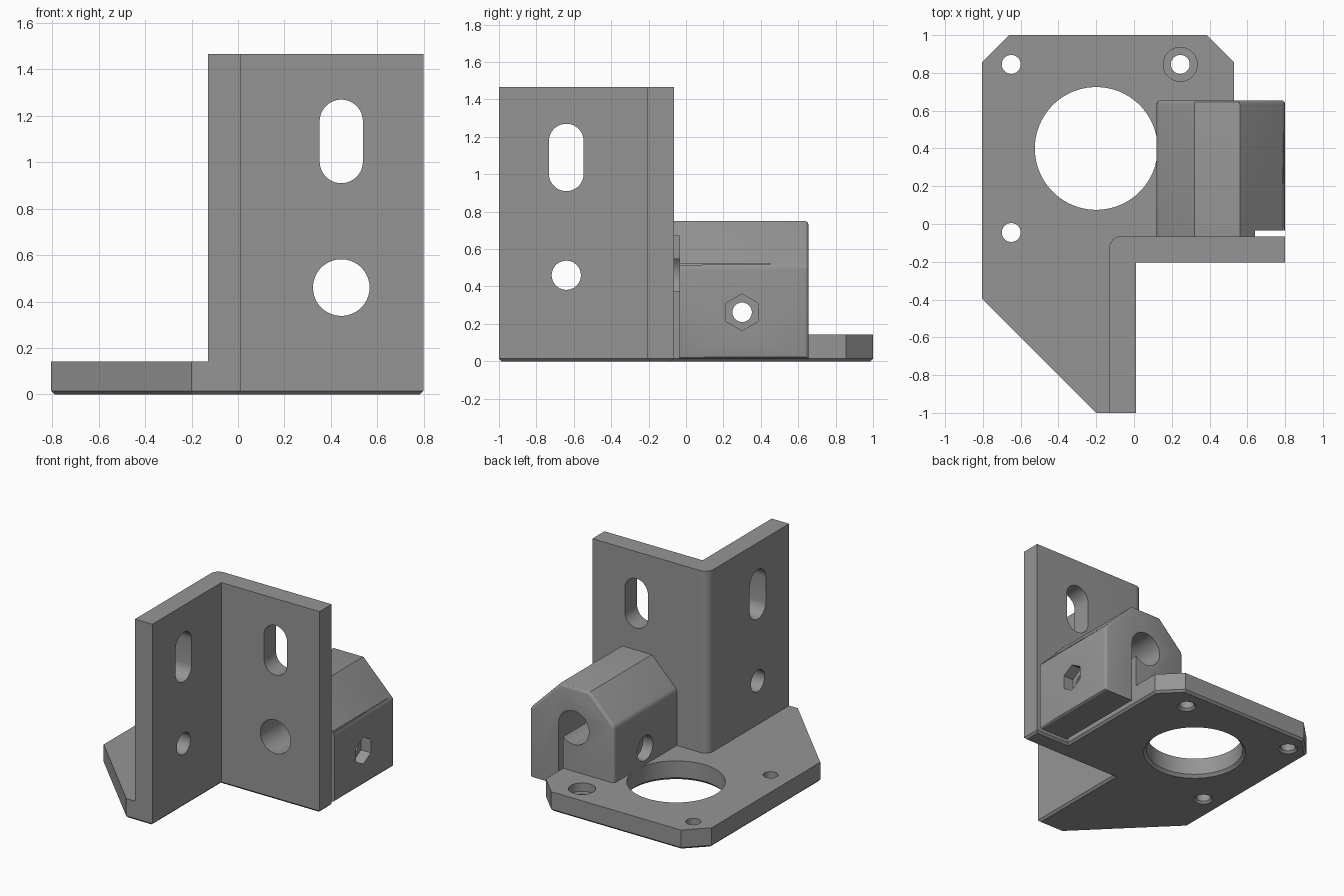
import bpy, bmesh, math
from mathutils import Vector, Matrix

if "Cube" in bpy.data.objects:
    bpy.data.objects.remove(bpy.data.objects["Cube"])

grey = bpy.data.materials.new("grey_plastic")
grey.diffuse_color = (0.3, 0.3, 0.3, 1)
grey.use_nodes = True
grey.node_tree.nodes["Principled BSDF"].inputs["Base Color"].default_value = grey.diffuse_color


def finish_mesh(name, bm):
    bmesh.ops.recalc_face_normals(bm, faces=bm.faces)
    mesh = bpy.data.meshes.new(name)
    bm.to_mesh(mesh)
    bm.free()
    mesh.materials.append(grey)
    ob = bpy.data.objects.new(name, mesh)
    bpy.context.collection.objects.link(ob)
    return ob


def loft(rings):
    """Solid through closed rings of equal point count."""
    bm = bmesh.new()
    vs = [[bm.verts.new(p) for p in r] for r in rings]
    n = len(rings[0])
    for a, b in zip(vs, vs[1:]):
        for i in range(n):
            bm.faces.new((a[i], a[(i + 1) % n], b[(i + 1) % n], b[i]))
    bm.faces.new(vs[0])
    bm.faces.new(vs[-1])
    return bm


def inset(poly, d):
    """Mitred inward offset of a counter-clockwise outline."""
    out = []
    for i, p in enumerate(poly):
        p = Vector(p)
        e0 = (p - Vector(poly[i - 1])).normalized()
        e1 = (Vector(poly[(i + 1) % len(poly)]) - p).normalized()
        n0, n1 = Vector((-e0.y, e0.x)), Vector((-e1.y, e1.x))
        out.append(p + (n0 + n1) * d / (1 + n0.dot(n1)))
    return out


def ring(r, n=48, stretch=0.0, start=0.0):
    """Circle, or an upright slot when stretched in v."""
    pts = []
    for i in range(n):
        a = start + 2 * math.pi * (i + 0.5) / n
        v = math.sin(a)
        pts.append((r * math.cos(a), r * v + math.copysign(stretch, v)))
    return pts


def cutter(axis, centre, lo, hi, r0, r1=None, **kw):
    """Prism or cone along an axis; centre holds the other two coordinates."""
    def place(p, t):
        u, v = p[0] + centre[0], p[1] + centre[1]
        return {"x": (t, u, v), "y": (u, t, v), "z": (u, v, t)}[axis]
    r1 = r0 if r1 is None else r1
    return finish_mesh("cutter", loft([[place(p, lo) for p in ring(r0, **kw)],
                                       [place(p, hi) for p in ring(r1, **kw)]]))


def cut(ob, cutters):
    bpy.context.view_layer.objects.active = ob
    for c in cutters:
        c.hide_render = True
        m = ob.modifiers.new("cut", "BOOLEAN")
        m.operation, m.solver, m.object = "DIFFERENCE", "EXACT", c
        bpy.ops.object.modifier_apply(modifier=m.name)
        bpy.data.objects.remove(c)


def smooth(ob):
    bpy.ops.object.select_all(action="DESELECT")
    ob.select_set(True)
    bpy.context.view_layer.objects.active = ob
    bpy.ops.object.shade_smooth_by_angle(angle=math.radians(30))


PLATE_TOP, WALL_TOP, BACK = 0.142, 1.466, -0.065

# Mounting plate with chamfered underside, including the foot of the walls
outline = [(-0.805, 0.855), (-0.805, -0.395), (-0.2, -1), (0.01, -1), (0.01, -0.205),
           (0.8, -0.205), (0.8, BACK), (0.53, BACK), (0.53, 0.855), (0.385, 1), (-0.66, 1)]
plate = finish_mesh("mounting_plate", loft([
    [(p[0], p[1], 0) for p in inset(outline, 0.015)],
    [(p[0], p[1], 0.015) for p in outline],
    [(p[0], p[1], PLATE_TOP) for p in outline]]))
holes = [cutter("z", (-0.2, 0.4), -0.1, 0.3, 0.325, n=72),
         cutter("z", (-0.2, 0.4), -0.02, 0.02, 0.365, 0.325, n=72),
         cutter("z", (0.245, 0.845), 0.08, 0.3, 0.09)]
for c in [(-0.65, 0.845), (-0.65, -0.045), (0.245, 0.845)]:
    holes += [cutter("z", c, -0.1, 0.3, 0.05),
              cutter("z", c, -0.015, 0.015, 0.08, 0.05)]
cut(plate, holes)
smooth(plate)

# Angle wall: L-shaped section with a rounded outer corner
R = 0.06
corner = [(-0.13 + R - R * math.cos(a), BACK - R + R * math.sin(a))
          for a in [math.pi / 2 * i / 8 for i in range(9)]]
section = [(0.8, BACK), (0.8, -0.205), (0.01, -0.205), (0.01, -1), (-0.13, -1)] + corner
wall = finish_mesh("angle_wall", loft([[(x, y, z) for x, y in section]
                                       for z in (PLATE_TOP, WALL_TOP)]))
cut(wall, [cutter("y", (0.445, 1.09), -0.4, 0.1, 0.093, stretch=0.087),
           cutter("y", (0.445, 0.46), -0.4, 0.1, 0.122),
           cutter("x", (-0.64, 1.09), -0.4, 0.2, 0.093, stretch=0.087),
           cutter("x", (-0.64, 0.46), -0.4, 0.2, 0.078)])
smooth(wall)

# Rod clamp: slotted block whose free jaw hangs past the plate edge
END = 0.655
profile = [(0.12, PLATE_TOP), (0.12, 0.55), (0.32, 0.75), (0.56, 0.75), (0.8, 0.51),
           (0.8, 0.012), (0.568, 0.012), (0.568, 0.46), (0.53, 0.46), (0.53, PLATE_TOP)]
bm = loft([[(x, y, z) for x, z in profile] for y in (BACK, END)])
bm.edges.ensure_lookup_table()


def outer(co):
    return co.x < 0.13 or co.z > 0.5 or co.x > 0.79


rounded = []
for e in bm.edges:
    a, b = (v.co for v in e.verts)
    end_rim = a.y > 0.6 and b.y > 0.6 and outer(a) and outer(b)
    corner_run = abs(a.y - b.y) > 0.1 and (a.x > 0.79 or (a.x < 0.13 and a.z > 0.5))
    if end_rim or corner_run:
        rounded.append(e)
bmesh.ops.bevel(bm, geom=rounded, offset=0.02, segments=3, profile=0.5, affect="EDGES")
clamp = finish_mesh("rod_clamp", bm)

# Relief gap between the jaw and the wall
box = bmesh.new()
bmesh.ops.create_cube(box, size=1, matrix=Matrix.Translation((0.78, -0.085, 0.285))
                      @ Matrix.Diagonal((0.5, 0.1, 0.77, 1)))
relief = finish_mesh("cutter", box)
cut(clamp, [relief,
            cutter("y", (0.445, 0.46), -0.3, 0.9, 0.122),
            cutter("x", (0.3, 0.262), 0, 1, 0.052),
            cutter("x", (0.3, 0.262), 0, 0.2, 0.09),
            cutter("x", (0.3, 0.262), 0.72, 1, 0.098, n=6)])
smooth(clamp)
